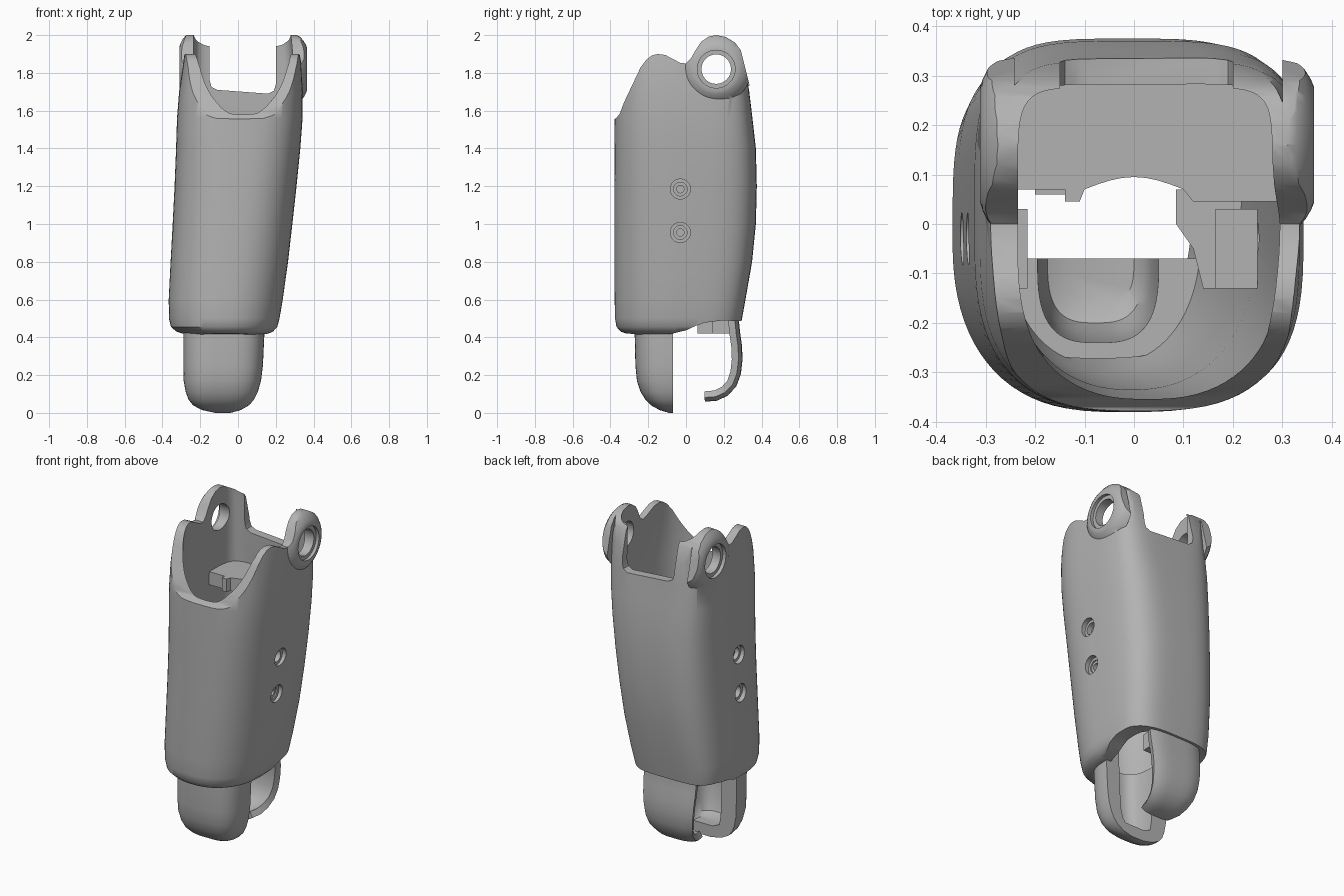
import bpy, bmesh, math
from mathutils import Vector

if "Cube" in bpy.data.objects:
    bpy.data.objects.remove(bpy.data.objects["Cube"])

grey = bpy.data.materials.new("shell grey")
grey.diffuse_color = (0.45, 0.45, 0.45, 1)
grey.use_nodes = True
grey.node_tree.nodes["Principled BSDF"].inputs["Base Color"].default_value = grey.diffuse_color


def make(name, bm):
    bmesh.ops.recalc_face_normals(bm, faces=bm.faces)
    me = bpy.data.meshes.new(name)
    bm.to_mesh(me)
    bm.free()
    ob = bpy.data.objects.new(name, me)
    me.materials.append(grey)
    bpy.context.collection.objects.link(ob)
    return ob


def skin(name, bm, loops, wrap=False):
    """Bridge closed loops of vertices, capping the ends unless wrapped."""
    seg = len(loops[0])
    pairs = list(zip(loops, loops[1:]))
    if wrap:
        pairs.append((loops[-1], loops[0]))
    else:
        bm.faces.new(loops[0])
        bm.faces.new(loops[-1])
    for a, b in pairs:
        for i in range(seg):
            j = (i + 1) % seg
            bm.faces.new((a[i], a[j], b[j], b[i]))
    return make(name, bm)


def loft(name, rings, seg=80, wrap=False):
    """Superellipse rings: (z, x0, x1, y0, y1, front power, back power)."""
    bm = bmesh.new()
    loops = []
    for z, x0, x1, y0, y1, nf, nb in rings:
        loop = []
        for i in range(seg):
            t = math.tau * (i + 0.5) / seg
            c, s = math.cos(t), math.sin(t)
            n = nb if s > 0 else nf
            x = math.copysign(abs(c) ** (2 / n), c) * (x1 - x0) / 2 + (x0 + x1) / 2
            y = math.copysign(abs(s) ** (2 / n), s) * (y1 - y0) / 2 + (y0 + y1) / 2
            loop.append(bm.verts.new((x, y, z)))
        loops.append(loop)
    return skin(name, bm, loops, wrap)


def turned(name, y, z, profile, seg=44):
    """Round part about an x axis from (x, radius) pairs."""
    bm = bmesh.new()
    ang = [math.tau * i / seg for i in range(seg)]
    return skin(name, bm, [[bm.verts.new((x, y + r * math.cos(t), z + r * math.sin(t)))
                            for t in ang] for x, r in profile])


def rod(name, x0, x1, y, z, r):
    return turned(name, y, z, [(x0, r), (x1, r)])


def prism(name, pts, axis, lo, hi):
    """Extrude a 2D outline along x (points are y,z), y (x,z) or z (x,y)."""
    bm = bmesh.new()
    place = {"x": lambda p, d: (d, p[0], p[1]),
             "y": lambda p, d: (p[0], d, p[1]),
             "z": lambda p, d: (p[0], p[1], d)}[axis]
    return skin(name, bm, [[bm.verts.new(place(p, d)) for p in pts] for d in (lo, hi)])


def box(name, x0, x1, y0, y1, z0, z1):
    return prism(name, [(x0, y0), (x1, y0), (x1, y1), (x0, y1)], "z", z0, z1)


def activate(ob):
    bpy.ops.object.select_all(action="DESELECT")
    ob.select_set(True)
    bpy.context.view_layer.objects.active = ob


def boolean(ob, tool, op):
    mod = ob.modifiers.new("cut", "BOOLEAN")
    mod.operation, mod.solver, mod.object = op, "EXACT", tool
    activate(ob)
    bpy.ops.object.modifier_apply(modifier=mod.name)
    bpy.data.objects.remove(tool)


def smooth(ob, deg=35):
    activate(ob)
    bpy.ops.object.shade_smooth_by_angle(angle=math.radians(deg))


# Hollow main shell: outside going up, then inside going down
shell = loft("main_shell", [
    (0.415, -.28, .15, -.30, .27, 2.3, 4), (0.43, -.325, .185, -.345, .28, 2.3, 4),
    (0.455, -.355, .208, -.368, .288, 2.3, 4), (0.50, -.366, .22, -.376, .297, 2.3, 4),
    (0.60, -.367, .237, -.378, .315, 2.35, 4), (0.80, -.357, .265, -.38, .35, 2.45, 3.8),
    (1.00, -.346, .288, -.38, .37, 2.55, 3.7), (1.20, -.336, .31, -.38, .375, 2.65, 3.8),
    (1.40, -.328, .33, -.38, .37, 2.8, 4), (1.56, -.323, .342, -.378, .352, 2.9, 4.5),
    (1.70, -.312, .343, -.37, .335, 3, 5), (1.85, -.29, .335, -.355, .322, 3.2, 5.5),
    (2.05, -.27, .305, -.34, .30, 3.4, 6),
    (2.05, -.235, .275, -.32, .27, 2.9, 8), (1.85, -.235, .295, -.34, .28, 2.9, 8),
    (1.56, -.24, .295, -.355, .285, 2.6, 7), (1.20, -.26, .25, -.335, .31, 2.3, 4),
    (0.80, -.28, .21, -.325, .29, 2.2, 4), (0.55, -.27, .15, -.30, .25, 2.2, 4),
    (0.415, -.24, .11, -.26, .25, 2.3, 4)], wrap=True)

# Domed ear bosses around the pivot holes
PY, PZ = 0.16, 1.82
boolean(shell, turned("boss", PY, PZ, [(.30, .185), (.33, .17), (.347, .15),
                                       (.358, .132), (.364, .117)]), "UNION")
boolean(shell, turned("boss", PY, PZ, [(-.242, .195), (-.275, .18), (-.295, .155),
                                       (-.306, .133), (-.311, .117)]), "UNION")

# Trim the rims to the side outline
outline = [(-.42, 1.54), (-.37, 1.56), (-.35, 1.585), (-.33, 1.64), (-.24, 1.83),
           (-.21, 1.87), (-.18, 1.893), (-.15, 1.90), (-.11, 1.895), (-.03, 1.853),
           (0, 1.85), (.025, 1.875), (.05, 1.92), (.08, 1.965), (.12, 1.992), (.16, 2.0),
           (.21, 1.99), (.26, 1.96), (.29, 1.92), (.31, 1.84), (.345, 1.7), (.45, 1.5),
           (.45, .5), (.28, .485), (.2, .49), (.1, .478), (.05, .46), (0, .437),
           (-.08, .418), (-.26, .416), (-.42, .43)]
boolean(shell, prism("trim", outline, "x", -.6, .6), "INTERSECT")

# Rear notch with rounded lower corners
notch = [(-.15, 2.2), (-.15, 1.76), (-.14, 1.725), (-.11, 1.71),
         (.16, 1.69), (.19, 1.705), (.2, 1.74), (.2, 2.2)]
boolean(shell, prism("notch", notch, "y", .2, .5), "DIFFERENCE")

# Pivot holes with counterbores, and two screw recesses on each side
boolean(shell, rod("pivot", -.6, .6, PY, PZ, .078), "DIFFERENCE")
boolean(shell, rod("bore", .345, .6, PY, PZ, .1), "DIFFERENCE")
boolean(shell, rod("bore", -.6, -.29, PY, PZ, .1), "DIFFERENCE")
SCREWS = [(1.185, -.337, .308), (0.955, -.348, .283)]
for z, xl, xr in SCREWS:
    boolean(shell, rod("screw_hole", -.6, .6, -.03, z, .036), "DIFFERENCE")
    boolean(shell, rod("recess", xr - .025, .6, -.03, z, .053), "DIFFERENCE")
    boolean(shell, rod("recess", -.6, xl + .025, -.03, z, .053), "DIFFERENCE")
smooth(shell)

# Screw bosses inside the walls
box("left_screw_block", -.285, -.215, -.13, .03, .87, 1.27)
block = box("right_screw_block", .165, .25, -.13, .03, .87, 1.27)
for z, _, _ in SCREWS:
    boolean(block, rod("hole", -.6, .6, -.03, z, .02), "DIFFERENCE")

# Inner shelf with an arched front edge
arch = [(-.1 + .2 * i / 8, .07 + .025 * math.sin(math.pi * i / 8)) for i in range(9)]
prism("inner_shelf", [(-.22, .285), (-.25, .2), (-.25, .07), (-.14, .07), (-.14, .045),
                      (-.11, .045)] + arch +
      [(.12, .045), (.30, .045), (.30, .2), (.26, .285)], "z", 1.44, 1.52)

# Curved side plate under the right screw boss
prism("side_plate", [(.085, .07), (.085, 0), (.12, -.05), (.14, -.13), (.225, -.13),
                     (.225, .07)], "z", .83, .87)

# Front half cup: inside going up, then outside going down
cup = loft("front_cup", [(*r, r[-1]) for r in [
    (.07, -.13, .0, -.16, .02, 3), (.09, -.175, .02, -.2, .06, 3),
    (.15, -.185, .035, -.22, .08, 3), (.30, -.19, .045, -.235, .095, 3),
    (.50, -.195, .05, -.24, .10, 3), (.50, -.285, .14, -.272, .132, 3),
    (.42, -.29, .14, -.272, .132, 3), (.25, -.29, .132, -.268, .128, 3),
    (.17, -.288, .122, -.26, .12, 3), (.11, -.277, .105, -.24, .10, 3),
    (.07, -.262, .085, -.215, .075, 3), (.04, -.238, .058, -.185, .045, 2.9),
    (.015, -.19, .015, -.14, 0, 2.7), (0, -.12, -.04, -.09, -.05, 2.5)]], seg=64)
boolean(cup, box("cut", -.6, .6, -.07, .5, -.1, 1), "DIFFERENCE")
smooth(cup)

# Rear curved hook: path in (y, z, half width), bowed slightly across its width
path = [(.262, .56, .17), (.262, .48, .17), (.268, .42, .168), (.278, .35, .164),
        (.28, .28, .158), (.272, .21, .15), (.25, .15, .138), (.21, .107, .123),
        (.16, .083, .11), (.10, .078, .095)]
bm = bmesh.new()
rows = []
for k, (y, z, w) in enumerate(path):
    p, q = path[max(k - 1, 0)], path[min(k + 1, len(path) - 1)]
    normal = Vector((q[1] - p[1], p[0] - q[0])).normalized()
    row = []
    for i in range(13):
        u = -1 + i / 6
        bow = .02 * abs(u) ** 4
        row.append(bm.verts.new((-.075 + w * u, y + normal.x * bow, z + normal.y * bow)))
    rows.append(row)
for a, b in zip(rows, rows[1:]):
    for i in range(12):
        bm.faces.new((a[i], a[i + 1], b[i + 1], b[i]))
hook = make("rear_hook", bm)
mod = hook.modifiers.new("thickness", "SOLIDIFY")
mod.thickness, mod.offset = .038, 0
activate(hook)
bpy.ops.object.modifier_apply(modifier=mod.name)
smooth(hook, 40)

# Bracket joining the hook to the shell
box("hook_bracket", -.2, .05, .14, .255, .42, .52)
box("hook_bracket_tab", -.2, -.14, .06, .14, .42, .49)
